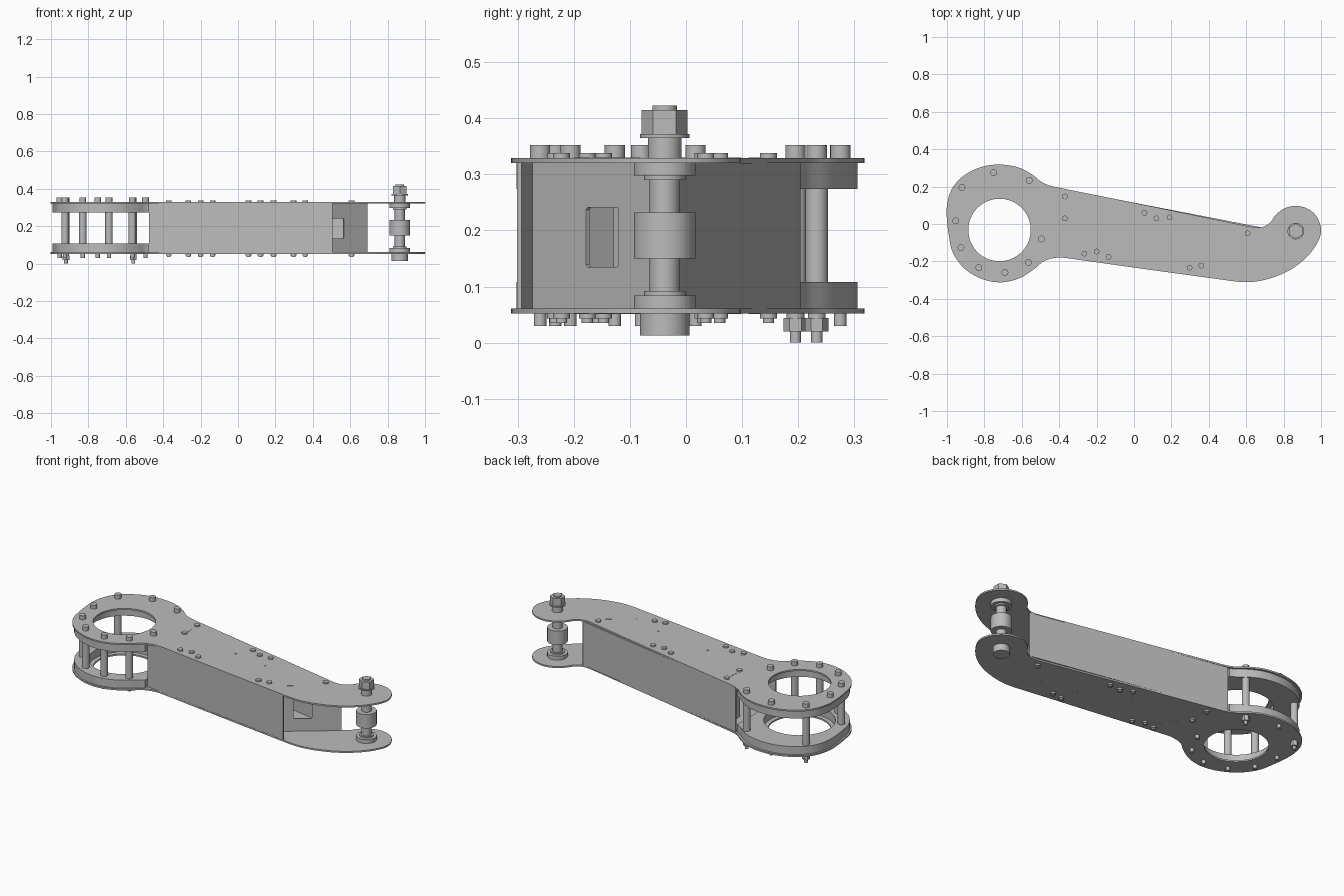
import bpy, bmesh, math
from mathutils import Matrix, Vector

cube = bpy.data.objects.get("Cube")
if cube:
    bpy.data.objects.remove(cube)

grey = bpy.data.materials.new("machined grey")
grey.use_nodes = True
grey.diffuse_color = (0.5, 0.5, 0.5, 1)
grey.node_tree.nodes["Principled BSDF"].inputs["Base Color"].default_value = (0.5, 0.5, 0.5, 1)

# Plate surfaces, from the floor up
LOW, FLOOR, ROOF, HIGH = 0.052, 0.061, 0.32, 0.329
HUB = Vector((-0.719, -0.032))


def finish(name, bm):
    bmesh.ops.recalc_face_normals(bm, faces=bm.faces)
    mesh = bpy.data.meshes.new(name)
    bm.to_mesh(mesh)
    bm.free()
    mesh.materials.append(grey)
    mesh.shade_smooth()
    mesh.set_sharp_from_angle(angle=math.radians(32))
    obj = bpy.data.objects.new(name, mesh)
    bpy.context.collection.objects.link(obj)
    return obj


def slab(name, loops, z0, z1, matrix=None):
    """Extrude an outline (first loop) with holes (other loops)."""
    bm = bmesh.new()
    edges = []
    for loop in loops:
        vs = [bm.verts.new((p[0], p[1], z0)) for p in loop]
        edges += [bm.edges.new((vs[i - 1], vs[i])) for i in range(len(vs))]
    bmesh.ops.triangle_fill(bm, edges=edges, use_beauty=True, normal=(0, 0, 1))
    ext = bmesh.ops.extrude_face_region(bm, geom=bm.faces[:], use_keep_orig=True)
    top = [v for v in ext["geom"] if isinstance(v, bmesh.types.BMVert)]
    bmesh.ops.translate(bm, verts=top, vec=(0, 0, z1 - z0))
    if matrix:
        bm.transform(matrix)
    return finish(name, bm)


def circle(c, r, n=64):
    return [(c[0] + r * math.cos(2 * math.pi * i / n), c[1] + r * math.sin(2 * math.pi * i / n))
            for i in range(n)]


def add_turned(bm, x, y, steps):
    """Stack cylinders given as radius, bottom, top, sides."""
    for r, z0, z1, n in steps:
        bmesh.ops.create_cone(bm, cap_ends=True, segments=n, radius1=r, radius2=r, depth=z1 - z0,
                              matrix=Matrix.Translation((x, y, (z0 + z1) / 2)))


def turned(name, places, steps):
    bm = bmesh.new()
    for x, y in places:
        add_turned(bm, x, y, steps)
    return finish(name, bm)


def smooth_loop(points, n=5):
    """Closed curve through the points that keeps long runs straight."""
    pts = [Vector(p) for p in points]
    count = len(pts)
    tan = [(pts[(i + 1) % count] - pts[i - 1]).normalized() for i in range(count)]
    out = []
    for i in range(count):
        a, b = pts[i], pts[(i + 1) % count]
        length = (b - a).length
        if length > 0.3:
            out.append(a)
            continue
        for k in range(n):
            t = k / n
            out.append(a * (2 * t**3 - 3 * t**2 + 1) + b * (3 * t**2 - 2 * t**3)
                       + tan[i] * length * (t**3 - 2 * t**2 + t)
                       + tan[(i + 1) % count] * length * (t**3 - t**2))
    return out


# Side plates: large head, tapered arm, small hooked end
outline = smooth_loop([
    (-0.43, 0.2), (0.1, 0.093), (0.62, -0.014), (0.68, -0.018), (0.725, 0.005), (0.755, 0.045),
    (0.8, 0.081), (0.865, 0.097), (0.935, 0.078), (0.982, 0.03), (1, -0.04), (0.975, -0.11),
    (0.915, -0.185), (0.83, -0.248), (0.73, -0.29), (0.63, -0.31), (0.54, -0.307), (0.1, -0.247),
    (-0.34, -0.185), (-0.41, -0.18), (-0.48, -0.198), (-0.535, -0.242), (-0.62, -0.293),
    (-0.719, -0.312), (-0.82, -0.291), (-0.91, -0.235), (-0.97, -0.15), (-0.99, -0.06),
    (-1, 0.02), (-1, 0.1), (-0.975, 0.185), (-0.915, 0.255), (-0.82, 0.304), (-0.72, 0.318),
    (-0.62, 0.303), (-0.545, 0.265), (-0.49, 0.222)])
for name, z0, z1 in (("bottom_plate", LOW, FLOOR), ("top_plate", ROOF, HIGH)):
    slab(name, [outline, circle(HUB, 0.167)], z0, z1)

# Thick reinforcing rings inside the head
head = [HUB + (p - HUB) * 0.965 for p in outline if p.x < -0.46]
for name, z0, z1 in (("bottom_head_ring", FLOOR, 0.108), ("top_head_ring", 0.274, ROOF)):
    slab(name, [head, circle(HUB, 0.192)], z0, z1)


def upright(name, p, q, opening=False, thick=0.008):
    """Standing sheet from p to q, optionally with a long octagonal opening."""
    p, q = Vector(p), Vector(q)
    d = (q - p).normalized()
    length = (q - p).length
    loops = [[(0, FLOOR), (length, FLOOR), (length, ROOF), (0, ROOF)]]
    if opening:
        u, z, hu, hz, cut = length / 2, 0.188, 0.07, 0.053, 0.026
        loops.append([(u + sx * a, z + sz * b) for sx, sz, a, b in (
            (1, -1, hu, hz - cut), (1, 1, hu, hz - cut), (1, 1, hu - cut, hz), (-1, 1, hu - cut, hz),
            (-1, 1, hu, hz - cut), (-1, -1, hu, hz - cut), (-1, -1, hu - cut, hz),
            (1, -1, hu - cut, hz))])
    m = Matrix(((d.x, 0, d.y, p.x), (d.y, 0, -d.x, p.y), (0, 1, 0, 0), (0, 0, 0, 1)))
    return slab(name, loops, -thick / 2, thick / 2, m)


# Long outer walls
upright("front_wall", (-0.475, -0.162), (0.505, -0.297))
upright("back_wall", (-0.465, 0.2), (0.69, -0.024))

# Zigzag ribs between the walls, with small tabs showing through the plates
ribs = [((-0.37, 0.18), (-0.37, 0.03), False), ((-0.37, 0.03), (-0.2, -0.19), True),
        ((-0.19, -0.18), (0.11, 0.07), True), ((0.13, 0.06), (0.36, -0.25), True),
        ((0.36, -0.27), (0.69, -0.022), True)]
tabs = bmesh.new()
for i, (p, q, opening) in enumerate(ribs):
    upright(f"rib_{i + 1}", p, q, opening)
    p, q = Vector(p), Vector(q)
    turn = Matrix.Rotation(math.atan2(q.y - p.y, q.x - p.x), 4, 'Z')
    for t in (0.34, 0.66):
        c = p.lerp(q, t)
        place = Matrix.Translation((c.x, c.y, (LOW + HIGH) / 2)) @ turn
        bmesh.ops.create_cube(tabs, size=1,
                              matrix=place @ Matrix.Diagonal((0.035, 0.008, HIGH - LOW + 0.002, 1)))
finish("rib_tabs", tabs)

# Head fasteners: spacer posts, bolt heads and nuts
through = [(-0.92, 0.195), (-0.56, 0.233)]
posts = through + [(-0.925, -0.127), (-0.83, -0.233), (-0.69, -0.26), (-0.565, -0.206)]
short = posts[2:] + [(-0.75, 0.275), (-0.953, 0.017), (-0.495, -0.08)]
turned("head_posts", posts, [(0.02, 0.1, 0.28, 24)])
turned("head_bolt_heads", through + short, [(0.018, HIGH, 0.352, 24)])
turned("head_bolt_ends", short, [(0.011, 0.03, LOW, 20)])
turned("through_bolt_nuts", through, [(0.021, 0.02, 0.044, 6), (0.016, 0.044, LOW, 20),
                                      (0.01, 0, 0.02, 20)])

# Low rivets along the arm, on both plates
rivets = [(-0.37, 0.147), (-0.37, 0.03), (-0.265, -0.158), (-0.2, -0.147), (-0.136, -0.176),
          (0.056, 0.06), (0.12, 0.03), (0.19, 0.035), (0.297, -0.233), (0.36, -0.222), (0.607, -0.05)]
turned("arm_rivets", rivets, [(0.015, HIGH, 0.338, 24), (0.015, 0.043, LOW, 24),
                              (0.01, 0.035, 0.043, 20)])

# Axle at the hooked end: head, flanges, roller, washer and nut
axle = [(0.044, 0.013, LOW, 48), (0.055, FLOOR, 0.084, 48), (0.037, 0.084, 0.092, 48),
        (0.027, 0.092, 0.29, 40), (0.055, 0.15, 0.232, 48), (0.037, 0.29, 0.298, 48),
        (0.055, 0.298, ROOF, 48), (0.03, HIGH, 0.365, 40), (0.044, 0.365, 0.372, 48),
        (0.041, 0.372, 0.415, 6), (0.022, 0.415, 0.423, 32)]
turned("axle_assembly", [(0.865, -0.038)], axle)
